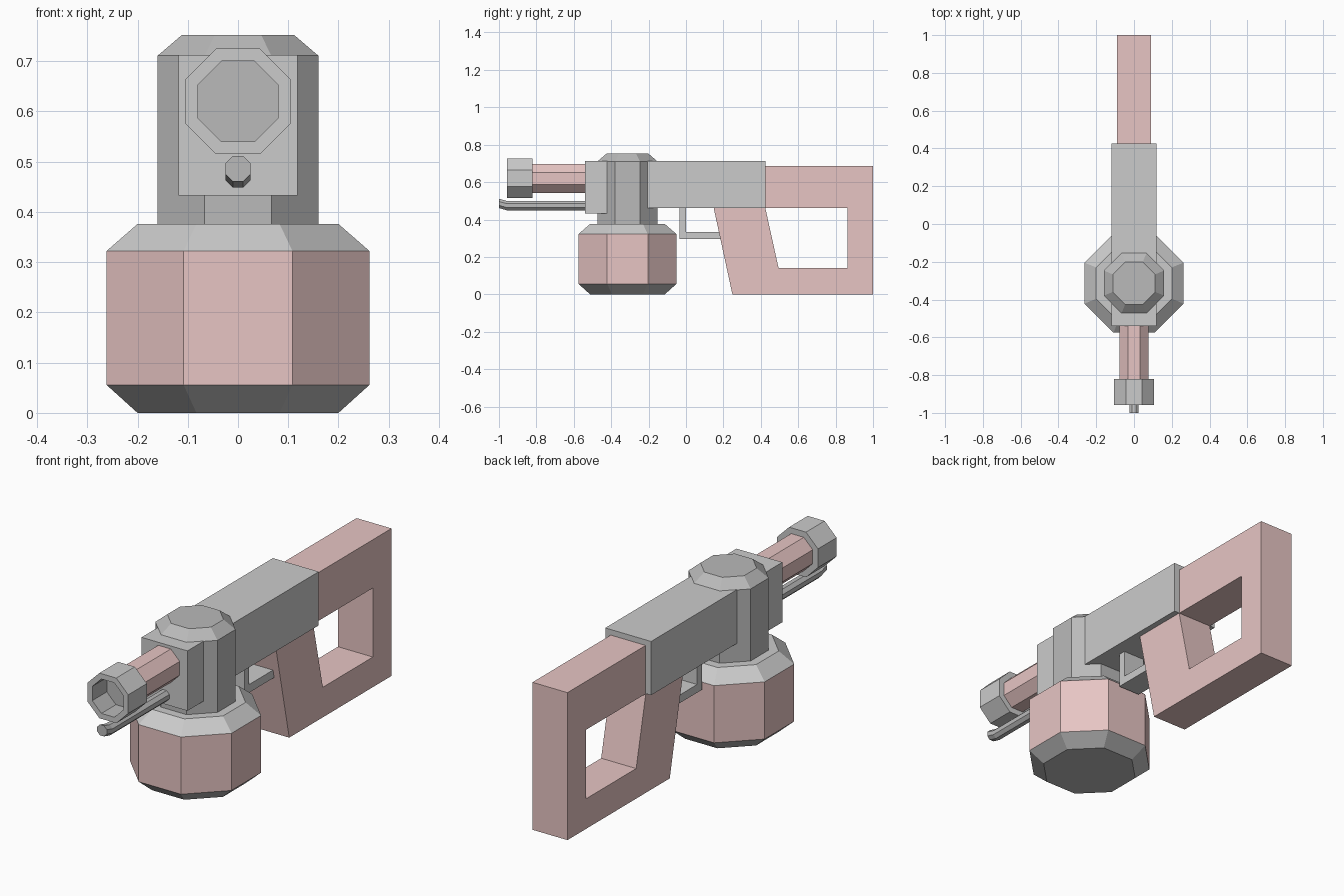
import bpy, bmesh, math

if "Cube" in bpy.data.objects:
    bpy.data.objects.remove(bpy.data.objects["Cube"])

pink = bpy.data.materials.new("pink")
pink.diffuse_color = (0.80, 0.56, 0.55, 1)
pink.use_nodes = True
pink.node_tree.nodes["Principled BSDF"].inputs["Base Color"].default_value = pink.diffuse_color
light = bpy.data.materials.new("light_grey")
light.diffuse_color = (0.70, 0.70, 0.70, 1)
light.use_nodes = True
light.node_tree.nodes["Principled BSDF"].inputs["Base Color"].default_value = light.diffuse_color
dark = bpy.data.materials.new("dark_grey")
dark.diffuse_color = (0.49, 0.49, 0.49, 1)
dark.use_nodes = True
dark.node_tree.nodes["Principled BSDF"].inputs["Base Color"].default_value = dark.diffuse_color
mid = bpy.data.materials.new("mid_grey")
mid.diffuse_color = (0.57, 0.57, 0.57, 1)
mid.use_nodes = True
mid.node_tree.nodes["Principled BSDF"].inputs["Base Color"].default_value = mid.diffuse_color


def finish(name, bm, mats):
    bmesh.ops.recalc_face_normals(bm, faces=bm.faces)
    me = bpy.data.meshes.new(name)
    bm.to_mesh(me)
    bm.free()
    for m in mats:
        me.materials.append(m)
    ob = bpy.data.objects.new(name, me)
    bpy.context.collection.objects.link(ob)
    return ob


def octagon_loft(name, axis, rings, mats, caps=(True, True)):
    """Skin octagons; each ring is (y, z, apothem), one material per segment."""
    bm = bmesh.new()
    loops = []
    for y, z, a in rings:
        r = a / math.cos(math.pi / 8)
        loop = []
        for k in range(8):
            t = math.pi / 8 + k * math.pi / 4
            u, v = r * math.cos(t), r * math.sin(t)
            loop.append(bm.verts.new((u, y + v, z) if axis == 'Z' else (u, y, z + v)))
        loops.append(loop)
    for s, (lo, hi) in enumerate(zip(loops, loops[1:])):
        for k in range(8):
            j = (k + 1) % 8
            bm.faces.new((lo[k], lo[j], hi[j], hi[k])).material_index = s
    if caps[0]:
        bm.faces.new(loops[0]).material_index = 0
    if caps[1]:
        bm.faces.new(loops[-1]).material_index = len(rings) - 2
    return finish(name, bm, mats)


def side_profile(name, pts, half_width, mat):
    """Extrude a (y, z) outline across x."""
    bm = bmesh.new()
    face = bm.faces.new([bm.verts.new((-half_width, y, z)) for y, z in pts])
    ext = bmesh.ops.extrude_face_region(bm, geom=[face])
    verts = [g for g in ext["geom"] if isinstance(g, bmesh.types.BMVert)]
    bmesh.ops.translate(bm, verts=verts, vec=(2 * half_width, 0, 0))
    return finish(name, bm, [mat])


CY = -0.313   # centre of tank and neck

# Tank with chamfered base and lid
octagon_loft("tank", 'Z',
             [(CY, 0, 0.20), (CY, 0.056, 0.262), (CY, 0.322, 0.262), (CY, 0.376, 0.20)],
             [dark, pink, light])

# Neck column with chamfered cap
octagon_loft("neck", 'Z', [(CY, 0.376, 0.16), (CY, 0.711, 0.16), (CY, 0.752, 0.112)],
             [dark, dark], (False, True))

# Main body, slightly deeper in front of the neck
side_profile("body", [(-0.54, 0.433), (CY, 0.433), (CY, 0.462), (0.425, 0.462),
                      (0.425, 0.712), (-0.54, 0.712)], 0.118, mid)

# Stock and slanted grip as one open loop
side_profile("stock_and_grip",
             [(0.425, 0.686), (1, 0.686), (1, 0), (0.248, 0), (0.148, 0.462),
              (0.424, 0.462), (0.495, 0.14), (0.863, 0.14), (0.863, 0.461),
              (0.425, 0.461)], 0.09, pink)

# Trigger guard
side_profile("trigger_guard", [(-0.035, 0.463), (-0.035, 0.295), (0.186, 0.295),
                               (0.178, 0.333), (0, 0.333), (0, 0.463)], 0.057, light)

# Barrel and hollow muzzle
BZ = 0.62
octagon_loft("barrel", 'Y', [(-0.54, BZ, 0.078), (-0.82, BZ, 0.078)], [pink], (False, False))
octagon_loft("muzzle", 'Y',
             [(-0.82, BZ, 0.078), (-0.82, BZ, 0.105), (-0.957, BZ, 0.105),
              (-0.957, BZ, 0.08), (-0.85, BZ, 0.08)],
             [light, light, light, dark], (False, True))

# Pilot rod with upturned tip
octagon_loft("pilot_rod", 'Y', [(-0.54, 0.474, 0.025), (-0.957, 0.474, 0.025),
                                (-1.0, 0.486, 0.025)], [dark, dark], (False, True))
